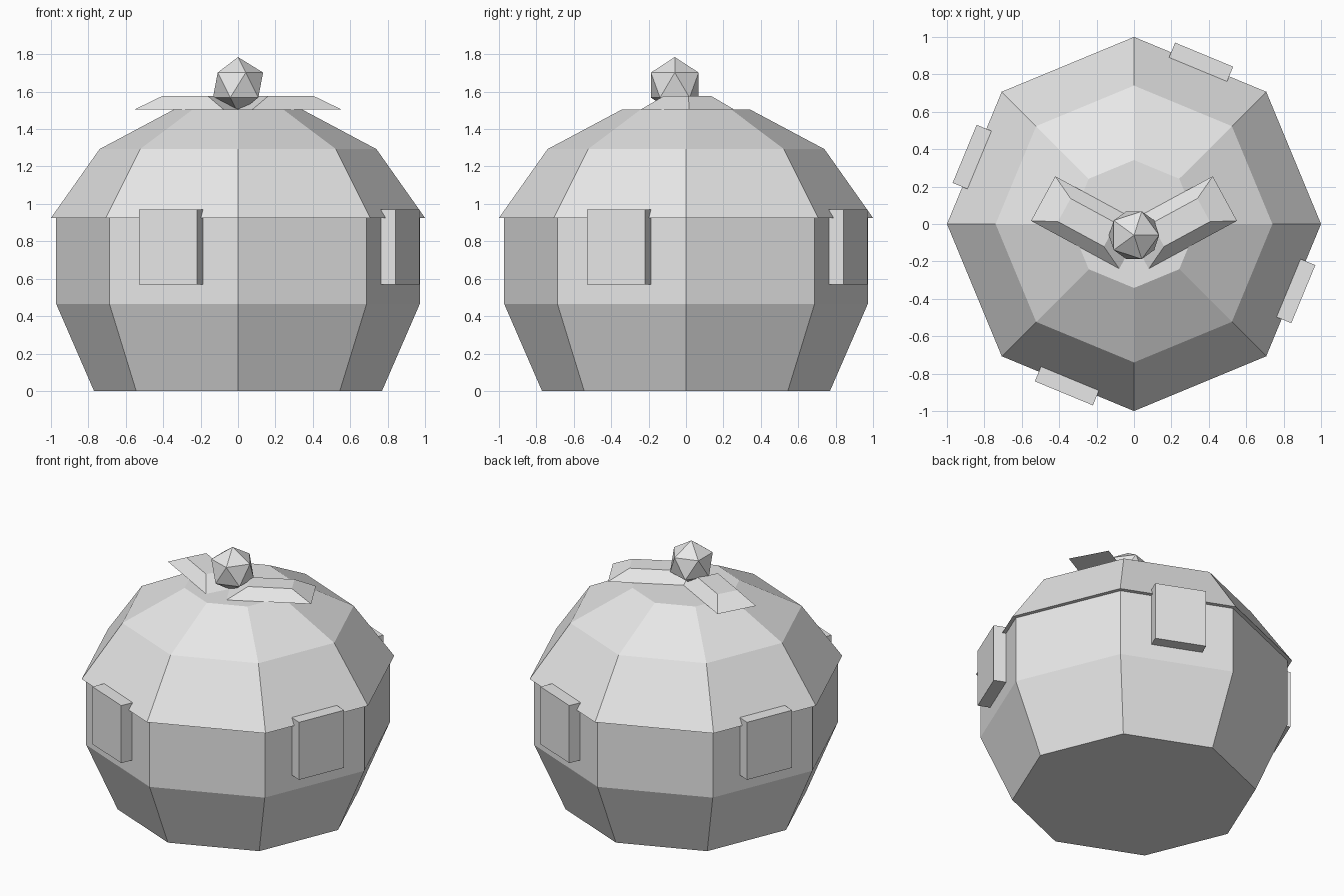
import bpy, bmesh
from math import radians, cos, sin, pi
from mathutils import Matrix, Vector

cube = bpy.data.objects.get("Cube")
if cube:
    bpy.data.objects.remove(cube, do_unlink=True)

grey = bpy.data.materials.new("light_grey")
grey.use_nodes = True
colour = (0.8, 0.8, 0.8, 1)
grey.diffuse_color = colour
grey.node_tree.nodes["Principled BSDF"].inputs["Base Color"].default_value = colour


def finish(name, bm):
    bmesh.ops.recalc_face_normals(bm, faces=bm.faces)
    mesh = bpy.data.meshes.new(name)
    bm.to_mesh(mesh)
    bm.free()
    mesh.materials.append(grey)
    obj = bpy.data.objects.new(name, mesh)
    bpy.context.collection.objects.link(obj)
    return obj


def octagon_stack(name, profile):
    """Closed eight-sided solid through (radius, height) rings."""
    bm = bmesh.new()
    rings = [[bm.verts.new((r * cos(i * pi / 4), r * sin(i * pi / 4), z))
              for i in range(8)] for r, z in profile]
    for low, high in zip(rings, rings[1:]):
        for i in range(8):
            j = (i + 1) % 8
            bm.faces.new((low[i], low[j], high[j], high[i]))
    bm.faces.new(rings[0])
    bm.faces.new(rings[-1])
    return finish(name, bm)


# Pot body and domed lid with a slight overhang
octagon_stack("pot_body", [(0.77, 0), (0.972, 0.465), (0.972, 0.925)])
octagon_stack("lid", [(1.0, 0.925), (0.74, 1.293), (0.342, 1.505)])

# Block handles on every other side
for n in range(4):
    bm = bmesh.new()
    bmesh.ops.create_cube(bm, size=1)
    bmesh.ops.transform(bm, verts=bm.verts, matrix=(
        Matrix.Rotation(radians(67.5 + 90 * n), 4, "Z")
        @ Matrix.Translation((0.91, 0, 0.77))
        @ Matrix.Diagonal((0.14, 0.336, 0.4, 1))))
    finish(f"handle_{n + 1}", bm)

# Bevelled leaves lying on the lid, mirrored left and right
for side, name in ((1, "left_leaf"), (-1, "right_leaf")):
    bm = bmesh.new()
    bmesh.ops.create_cube(bm, size=1)
    for v in bm.verts:
        if v.co.z > 0:
            v.co.x *= 0.52
            v.co.y *= 0.52
    bmesh.ops.transform(bm, verts=bm.verts, matrix=(
        Matrix.Translation((0.25 * side, 0.008, 1.541))
        @ Matrix.Rotation(radians(28.5 * side), 4, "Z")
        @ Matrix.Diagonal((0.537, 0.271, 0.07, 1))))
    finish(name, bm)

# Faceted berry knob
bm = bmesh.new()
bmesh.ops.create_icosphere(bm, subdivisions=1, radius=0.15,
                           matrix=Matrix.Translation((0, -0.06, 1.635)))
finish("berry_knob", bm)
